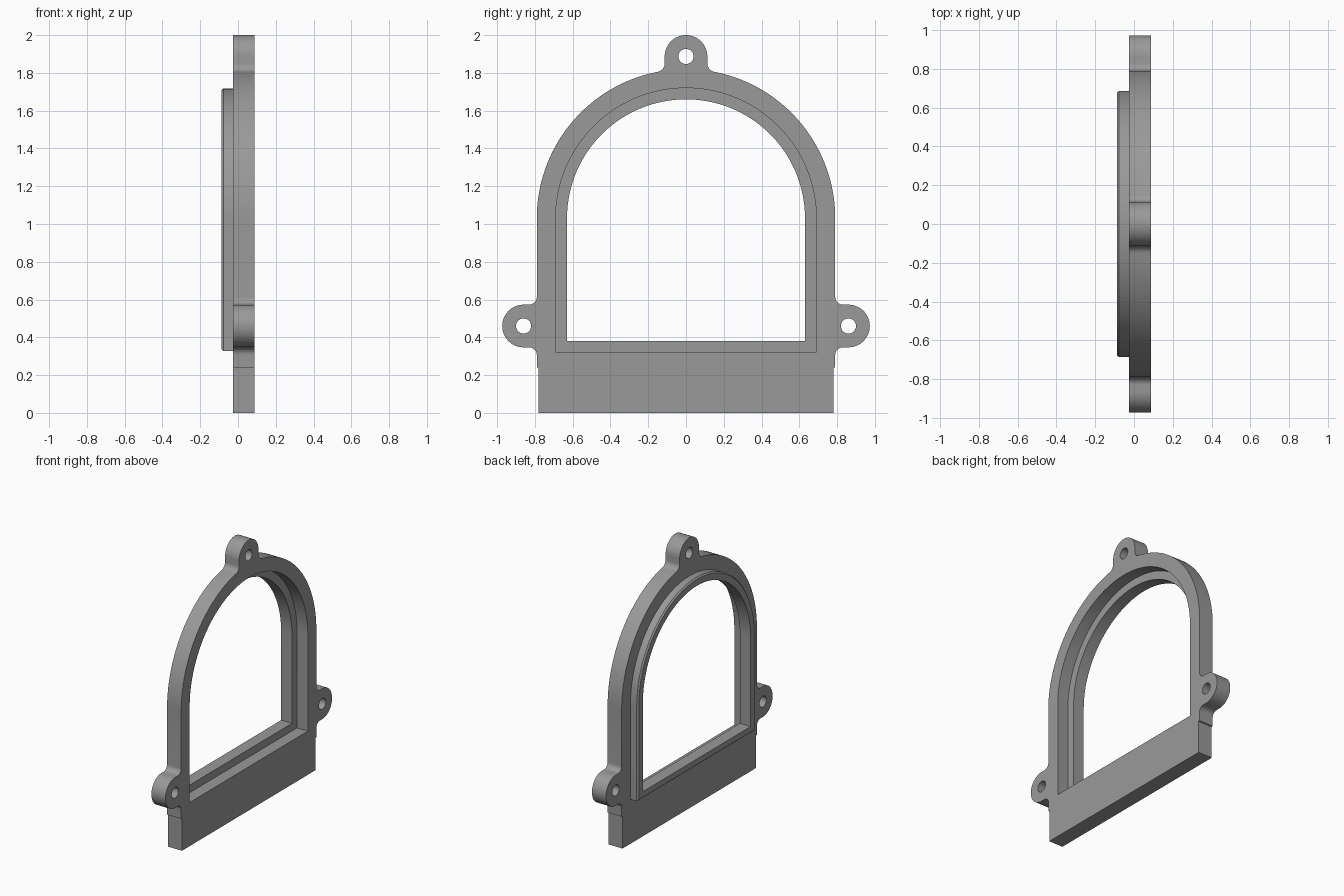
import bpy, bmesh
from math import sin, cos, radians, degrees, atan2, sqrt

cube = bpy.data.objects.get("Cube")
if cube:
    bpy.data.objects.remove(cube, do_unlink=True)

grey = bpy.data.materials.new("mid grey")
grey.use_nodes = True
colour = (0.32, 0.32, 0.32, 1)
grey.diffuse_color = colour
grey.node_tree.nodes["Principled BSDF"].inputs["Base Color"].default_value = colour

ARCH_Z = 1.03      # centre height of the arch
ARCH_R = 0.79      # outer arch radius
EAR_R = 0.113      # ear radius
HOLE_R = 0.04      # screw hole radius
EARS = [(0, 1.887), (0.86, 0.46), (-0.86, 0.46)]


def arc(y, z, r, start, end, n):
    """Points on an arc in the y-z plane, angles in degrees."""
    angles = [radians(start + (end - start) * i / n) for i in range(n + 1)]
    return [(y + r * cos(a), z + r * sin(a)) for a in angles]


def arch(half_width, bottom):
    """Round-topped window outline."""
    return ([(half_width, bottom)] + arc(0, ARCH_Z, half_width, 0, 180, 72)
            + [(-half_width, bottom)])


def plate_outline():
    """Arched plate with three filleted ears, half drawn and mirrored."""
    f = 0.04
    ear_y, ear_z = EARS[1]
    fy = ARCH_R + f
    g = 0.045
    gy = EAR_R + g
    rise = sqrt((ARCH_R + g) ** 2 - gy ** 2)
    a = degrees(atan2(rise, gy))
    half = [(0.78, 0), (0.78, 0.24), (ARCH_R, 0.24)]
    half += arc(fy, ear_z - EAR_R - f, f, 180, 90, 8)
    half += arc(ear_y, ear_z, EAR_R, -90, 90, 28)
    half += arc(fy, ear_z + EAR_R + f, f, 270, 180, 8)
    half += arc(0, ARCH_Z, ARCH_R, 0, a, 36)
    half += arc(gy, ARCH_Z + rise, g, a + 180, 180, 8)[1:]
    half += arc(0, EARS[0][1], EAR_R, 0, 90, 16)
    return half + [(-y, z) for y, z in reversed(half[:-1])]


def loft(name, sections):
    """Closed solid through equal-count outlines placed along x."""
    bm = bmesh.new()
    rings = [[bm.verts.new((x, y, z)) for y, z in pts] for x, pts in sections]
    n = len(rings[0])
    for r, s in zip(rings, rings[1:]):
        for i in range(n):
            j = (i + 1) % n
            bm.faces.new((r[i], r[j], s[j], s[i]))
    bm.faces.new(rings[0])
    bm.faces.new(rings[-1])
    bmesh.ops.recalc_face_normals(bm, faces=bm.faces)
    mesh = bpy.data.meshes.new(name)
    bm.to_mesh(mesh)
    bm.free()
    mesh.materials.append(grey)
    obj = bpy.data.objects.new(name, mesh)
    bpy.context.collection.objects.link(obj)
    return obj


def combine(target, tool, operation):
    """Apply a boolean and discard the tool."""
    tool.hide_render = True
    mod = target.modifiers.new(operation, "BOOLEAN")
    mod.operation = operation
    mod.solver = "EXACT"
    mod.object = tool
    bpy.context.view_layer.objects.active = target
    bpy.ops.object.modifier_apply(modifier=mod.name)
    bpy.data.objects.remove(tool, do_unlink=True)


# Mounting plate
outline = plate_outline()
frame = loft("window_frame", [(-0.027, outline), (0.088, outline)])

# Raised lip with a chamfered outer rim
lip = loft("lip", [(-0.01, arch(0.687, 0.328)), (-0.078, arch(0.687, 0.328)),
                   (-0.088, arch(0.677, 0.338))])
combine(frame, lip, "UNION")

# Stepped opening: wide recess, then the through window
recess = arch(0.69, 0.323)
combine(frame, loft("recess_cutter", [(0.0, recess), (0.2, recess)]), "DIFFERENCE")
window = arch(0.63, 0.38)
combine(frame, loft("window_cutter", [(-0.2, window), (0.2, window)]), "DIFFERENCE")

# Screw holes through the ears
for y, z in EARS:
    hole = arc(y, z, HOLE_R, 0, 360, 32)[:-1]
    combine(frame, loft("hole_cutter", [(-0.2, hole), (0.2, hole)]), "DIFFERENCE")

# Smooth curves, sharp corners
bpy.ops.object.select_all(action="DESELECT")
frame.select_set(True)
bpy.context.view_layer.objects.active = frame
bpy.ops.object.shade_smooth_by_angle(angle=radians(25))
